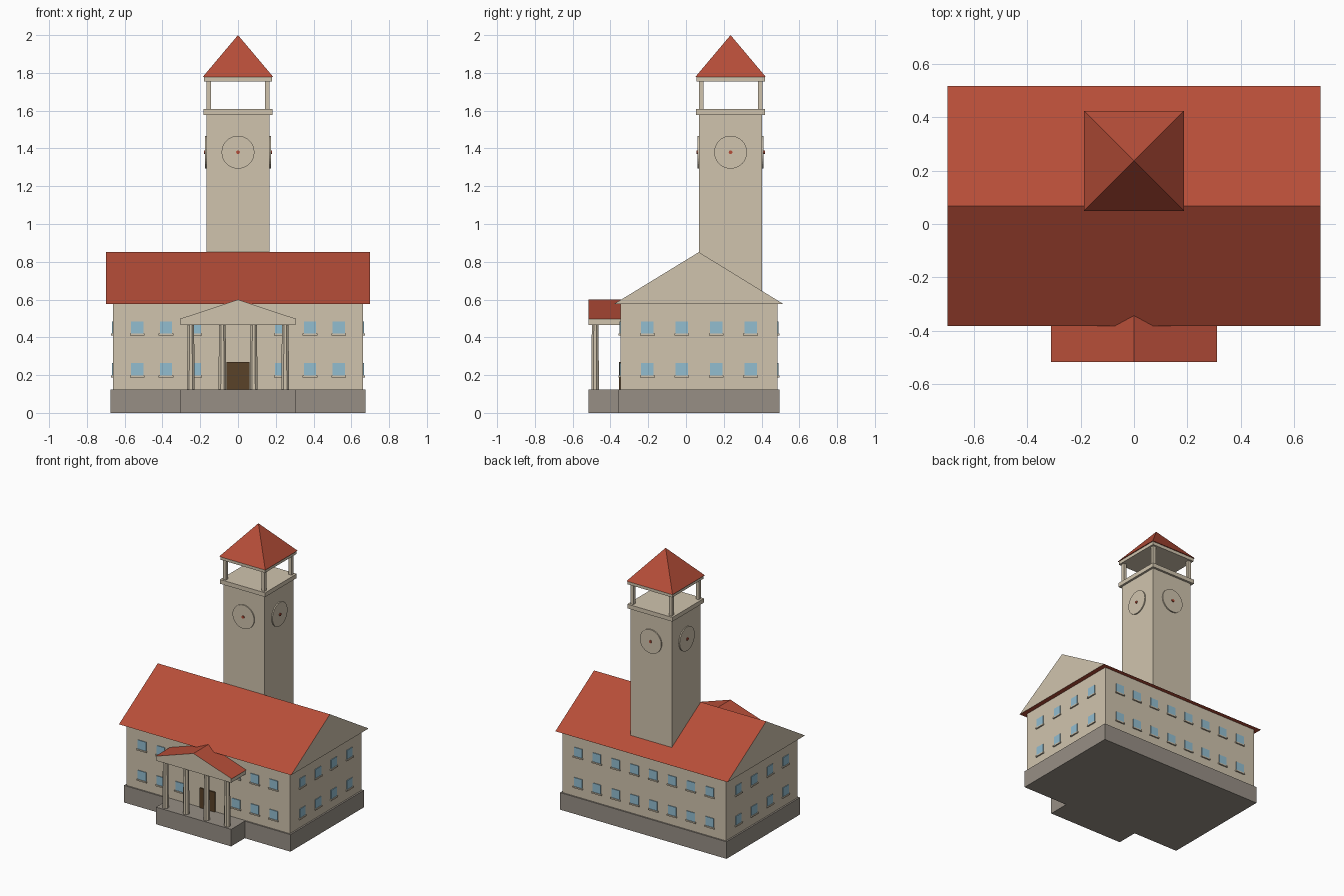
import bpy, bmesh, math
from mathutils import Vector

if "Cube" in bpy.data.objects:
    bpy.data.objects.remove(bpy.data.objects["Cube"])


def material(name, r, g, b):
    m = bpy.data.materials.new(name)
    m.diffuse_color = (r, g, b, 1)
    m.use_nodes = True
    m.node_tree.nodes["Principled BSDF"].inputs["Base Color"].default_value = m.diffuse_color
    return m


CREAM = material("cream stone", 0.63, 0.55, 0.42)
RED = material("red roof tile", 0.47, 0.075, 0.04)
STONE = material("grey foundation", 0.31, 0.275, 0.235)
GLASS = material("blue glass", 0.29, 0.51, 0.63)
WOOD = material("brown door", 0.10, 0.055, 0.022)


def finish(name, bm, *mats):
    bmesh.ops.recalc_face_normals(bm, faces=bm.faces)
    me = bpy.data.meshes.new(name)
    bm.to_mesh(me)
    bm.free()
    for m in mats:
        me.materials.append(m)
    ob = bpy.data.objects.new(name, me)
    bpy.context.collection.objects.link(ob)
    return ob


def box(name, x, y, z, mat):
    """Box from (min, max) ranges."""
    bm = bmesh.new()
    bmesh.ops.create_cube(bm, size=1)
    for v in bm.verts:
        v.co = Vector([r[0] if c < 0 else r[1] for c, r in zip(v.co, (x, y, z))])
    return finish(name, bm, mat)


def prism(name, tri, extrude, end_axis):
    """Triangular roof: red slopes, cream gable ends."""
    bm = bmesh.new()
    f = bm.faces.new([bm.verts.new(p) for p in tri])
    r = bmesh.ops.extrude_face_region(bm, geom=[f])
    bmesh.ops.translate(bm, vec=extrude, verts=[g for g in r["geom"] if isinstance(g, bmesh.types.BMVert)])
    bm.normal_update()
    for f in bm.faces:
        f.material_index = 1 if abs(f.normal[end_axis]) > 0.9 else 0
    return finish(name, bm, RED, CREAM)


def cone(name, sides, r1, r2, depth, loc, mat, rot=(0, 0, 0)):
    bm = bmesh.new()
    bmesh.ops.create_cone(bm, cap_ends=True, segments=sides, radius1=r1, radius2=r2, depth=depth)
    ob = finish(name, bm, mat)
    ob.location, ob.rotation_euler = loc, rot
    return ob


CY = 0.069                       # middle of the hall in depth
WX, WY = 0.663, 0.416            # wall half sizes
TY, TH = 0.236, 0.167            # tower centre and half width

# Main hall
box("foundation", (-0.675, 0.675), (-0.357, 0.495), (0, 0.125), STONE)
box("hall_walls", (-WX, WX), (CY - WY, CY + WY), (0.125, 0.58), CREAM)
prism("hall_roof", [(-0.698, -0.382, 0.576), (-0.698, 0.516, 0.576), (-0.698, 0.068, 0.851)], (1.396, 0, 0), 0)


# Windows with sills on all four walls
def window(side, u, z):
    def plate(name, half, z0, z1, out):
        a, b = (u - half, u + half), (z0, z1)
        if side in ("front", "back"):
            s = -1 if side == "front" else 1
            w = CY + s * WY
            y = sorted((w - s * 0.004, w + s * out))
            return box(name, a, y, b, GLASS if "pane" in name else CREAM)
        s = -1 if side == "left" else 1
        x = sorted((s * WX - s * 0.004, s * WX + s * out))
        return box(name, x, a, b, GLASS if "pane" in name else CREAM)
    plate(side + "_window_pane", 0.033, z - 0.032, z + 0.033, 0.005)
    plate(side + "_window_sill", 0.039, z - 0.042, z - 0.032, 0.010)


for z in (0.230, 0.452):
    for i in range(8):
        u = (i - 3.5) * 0.1525
        window("back", u, z)
        if abs(u) > 0.1:
            window("front", u, z)
    for i in range(4):
        for side in ("left", "right"):
            window(side, CY + (i - 1.5) * 0.182, z)

# Door
box("door", (-0.061, 0.061), (-0.356, -0.34), (0.125, 0.27), WOOD)

# Portico
box("portico_base", (-0.305, 0.305), (-0.515, -0.35), (0, 0.125), STONE)
for x in (-0.25, -0.083, 0.083, 0.25):
    cone("portico_column", 8, 0.022, 0.019, 0.342, (x, -0.481, 0.296), CREAM, (0, 0, math.pi / 8))
box("portico_beam", (-0.305, 0.305), (-0.515, -0.34), (0.466, 0.497), CREAM)
prism("portico_roof", [(-0.31, -0.516, 0.497), (0.31, -0.516, 0.497), (0, -0.516, 0.6)], (0, 0.2, 0), 1)


# Clock tower
def tower_box(name, h, z0, z1):
    box(name, (-h, h), (TY - h, TY + h), (z0, z1), CREAM)


tower_box("tower_shaft", TH, 0.55, 1.58)
tower_box("belfry_floor", 0.183, 1.578, 1.609)
tower_box("belfry_lintel", 0.181, 1.754, 1.779)
for sx in (-1, 1):
    for sy in (-1, 1):
        x, y = sx * 0.156, TY + sy * 0.156
        box("belfry_post", (x - 0.012, x + 0.012), (y - 0.012, y + 0.012), (1.605, 1.756), CREAM)
cone("tower_roof", 4, 0.187 * math.sqrt(2), 0, 0.222, (0, TY, 1.889), RED, (0, 0, math.pi / 4))

# Clock faces with red hubs
for k in range(4):
    a = k * math.pi / 2
    d = Vector((math.cos(a), math.sin(a), 0))
    c = Vector((0, TY, 1.38))
    rot = (0, math.pi / 2, a)
    cone("clock_face", 32, 0.087, 0.087, 0.012, c + d * (TH + 0.002), CREAM, rot)
    cone("clock_hub", 12, 0.010, 0.010, 0.010, c + d * (TH + 0.009), RED, rot)
